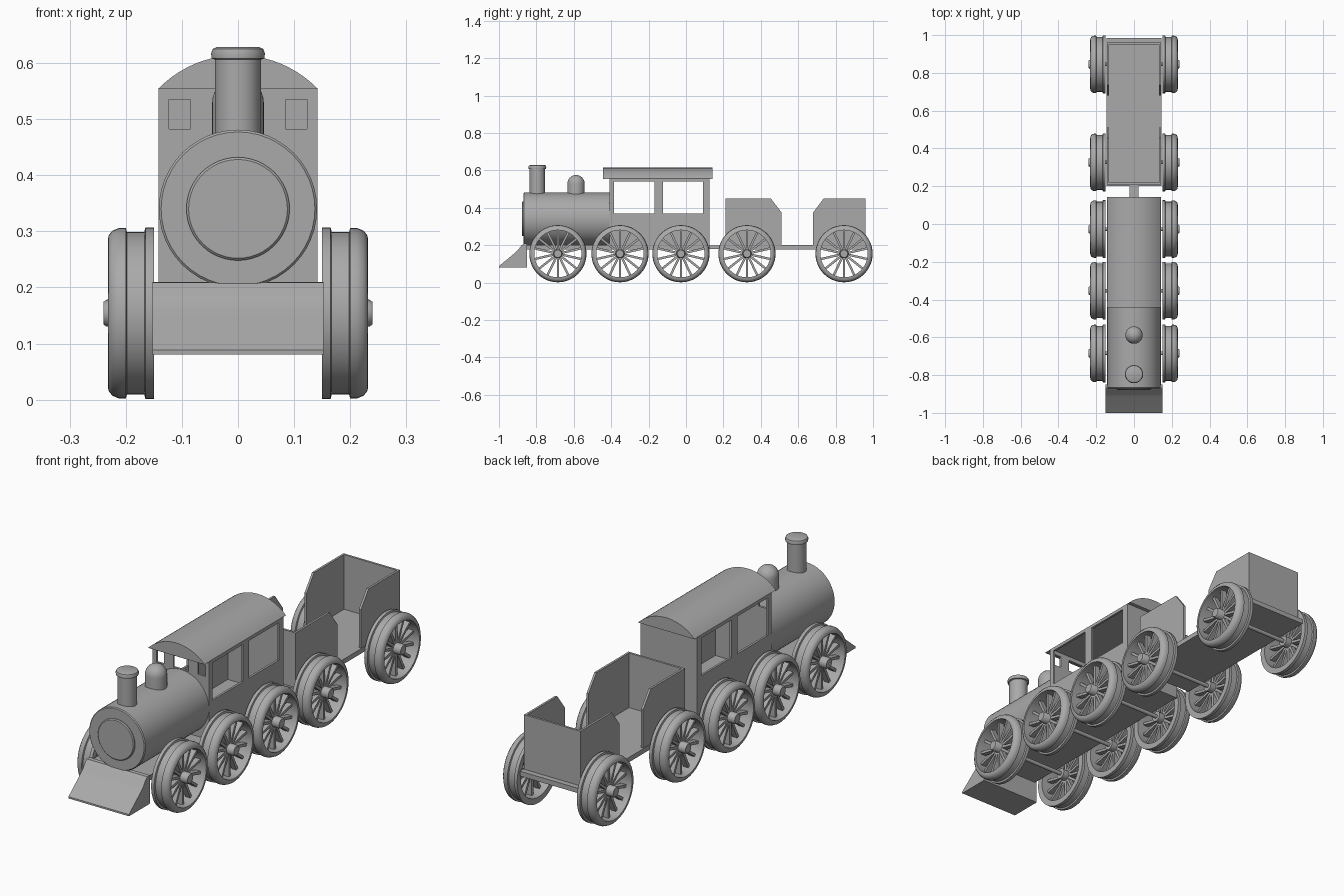
import bpy, bmesh, math
from mathutils import Matrix, Vector

if "Cube" in bpy.data.objects:
    bpy.data.objects.remove(bpy.data.objects["Cube"])

grey = bpy.data.materials.new("plain_grey")
grey.use_nodes = True
COLOUR = (0.4, 0.4, 0.4, 1)
grey.diffuse_color = COLOUR
grey.node_tree.nodes["Principled BSDF"].inputs["Base Color"].default_value = COLOUR


def finish(name, bm, smooth=False):
    bmesh.ops.recalc_face_normals(bm, faces=bm.faces)
    mesh = bpy.data.meshes.new(name)
    bm.to_mesh(mesh)
    bm.free()
    mesh.materials.append(grey)
    obj = bpy.data.objects.new(name, mesh)
    bpy.context.collection.objects.link(obj)
    bpy.ops.object.select_all(action='DESELECT')
    obj.select_set(True)
    bpy.context.view_layer.objects.active = obj
    if smooth:
        bpy.ops.object.shade_smooth_by_angle(angle=math.radians(35))
    return obj


def add_box(bm, x, y, z):
    size = [b - a for a, b in (x, y, z)]
    mid = [(a + b) / 2 for a, b in (x, y, z)]
    mat = Matrix.Translation(mid) @ Matrix.Diagonal((*size, 1))
    bmesh.ops.create_cube(bm, size=1, matrix=mat)


def box(name, x, y, z):
    bm = bmesh.new()
    add_box(bm, x, y, z)
    return finish(name, bm)


def prism(name, points, axis, start, end, smooth=False):
    """Extrude a closed profile along x (points are y, z) or y (points are x, z)."""
    bm = bmesh.new()
    place = (lambda a, b: (start, a, b)) if axis == 'x' else (lambda a, b: (a, start, b))
    face = bm.faces.new([bm.verts.new(place(a, b)) for a, b in points])
    new = bmesh.ops.extrude_face_region(bm, geom=[face])['geom']
    shift = Vector((end - start, 0, 0) if axis == 'x' else (0, end - start, 0))
    bmesh.ops.translate(bm, vec=shift, verts=[v for v in new if isinstance(v, bmesh.types.BMVert)])
    return finish(name, bm, smooth)


def add_lathe(bm, profile, axis, centre, steps=48, closed=False):
    """Spin (radius, distance along axis) points round the axis."""
    turn = Vector((0, 0, 1)).rotation_difference(Vector(axis)).to_matrix().to_4x4()
    mat = Matrix.Translation(centre) @ turn
    verts = [bm.verts.new(mat @ Vector((r, 0, h))) for r, h in profile]
    edges = [bm.edges.new(pair) for pair in zip(verts, verts[1:])]
    if closed:
        edges.append(bm.edges.new((verts[-1], verts[0])))
    bmesh.ops.spin(bm, geom=verts + edges, cent=centre, axis=axis,
                   angle=math.tau, steps=steps, use_duplicate=False)
    bmesh.ops.remove_doubles(bm, verts=bm.verts, dist=1e-5)


def lathe(name, profile, axis, centre):
    bm = bmesh.new()
    add_lathe(bm, profile, axis, centre)
    return finish(name, bm, True)


def cut(obj, x, y, z):
    cutter = box("cutter", x, y, z)
    mod = obj.modifiers.new("cut", 'BOOLEAN')
    mod.operation = 'DIFFERENCE'
    mod.solver = 'EXACT'
    mod.object = cutter
    bpy.context.view_layer.objects.active = obj
    bpy.ops.object.modifier_apply(modifier=mod.name)
    bpy.data.objects.remove(cutter)


# Spoked wheels: flanged tyre, hub and spokes
AXLE_Z = 0.154
TYRE = [(.126, .15), (.153, .15), (.153, .165), (.145, .167), (.145, .198), (.152, .2),
        (.152, .212), (.147, .224), (.138, .231), (.126, .232)]
HUB = [(0, .15), (.024, .15), (.024, .234), (.02, .24), (0, .24)]


def wheel(name, side, y):
    centre = Vector((0, y, AXLE_Z))
    bm = bmesh.new()
    for i in range(14):
        spoke = bmesh.new()
        add_box(spoke, (.18, .205), (-.006, .006), (.015, .132))
        spoke.transform(Matrix.Translation(centre) @ Matrix.Rotation(math.tau * i / 14, 4, 'X'))
        temp = bpy.data.meshes.new("spoke")
        spoke.to_mesh(temp)
        spoke.free()
        bm.from_mesh(temp)
        bpy.data.meshes.remove(temp)
    add_lathe(bm, TYRE, (1, 0, 0), centre, closed=True)
    add_lathe(bm, HUB, (1, 0, 0), centre, steps=24)
    if side < 0:
        bm.transform(Matrix.Diagonal((-1, 1, 1, 1)))
    finish(name, bm, True)


for n, y in enumerate((-.685, -.353, -.027, .326, .845), 1):
    wheel(f"left_wheel_{n}", 1, y)
    wheel(f"right_wheel_{n}", -1, y)
    lathe(f"axle_{n}", [(0, -.16), (.009, -.16), (.009, .16), (0, .16)], (1, 0, 0), (0, y, AXLE_Z))

# Engine base and sloping front plough
box("engine_base", (-.142, .142), (-.86, .125), (.178, .2))
prism("front_plough", [(-1, .08), (-.85, .08), (-.85, .21), (-.868, .209), (-.882, .196),
                       (-.898, .174), (-.915, .158), (-1, .088)], 'x', -.152, .152, True)

# Boiler with raised round door
lathe("boiler", [(0, -.87), (.137, -.87), (.141, -.866), (.141, -.405), (0, -.405)],
      (0, 1, 0), (0, 0, .34))
lathe("boiler_door", [(0, -.878), (.088, -.878), (.092, -.874), (.092, -.865), (0, -.865)],
      (0, 1, 0), (0, 0, .34))

# Chimney and steam dome
lathe("chimney", [(0, .44), (.041, .44), (.041, .606), (.047, .608), (.048, .617),
                  (.045, .625), (.038, .628), (0, .628)], (0, 0, 1), (0, -.795, 0))
dome = [(.046 * math.cos(a * math.pi / 16), .529 + .046 * math.sin(a * math.pi / 16)) for a in range(9)]
lathe("steam_dome", [(0, .44), (.046, .44)] + dome[:-1] + [(0, .575)], (0, 0, 1), (0, -.588, 0))

# Hollow cab with side and front windows
cab = box("cab", (-.142, .142), (-.41, .125), (.19, .555))
cut(cab, (-.132, .132), (-.4, .115), (.2, .6))
for y in ((-.385, -.168), (-.123, .09)):
    cut(cab, (-.2, .2), y, (.37, .54))
for x in ((-.123, -.085), (-.038, .038), (.085, .123)):
    cut(cab, x, (-.45, -.35), (.482, .535))

# Arched roof
HALF, RISE = .142, .06
radius = (HALF ** 2 + RISE ** 2) / (2 * RISE)
spread = math.asin(HALF / radius)
arc = [(radius * math.sin(spread * i / 10), .614 - radius + radius * math.cos(spread * i / 10))
       for i in range(-10, 11)]
prism("cab_roof", arc, 'y', -.443, .142, True)

# Open wagon: floor, coupling and two end boxes
box("wagon_floor", (-.146, .146), (.2, .985), (.178, .2))
box("coupling_bar", (-.025, .025), (.115, .21), (.18, .198))


def end_box(name, outer, inner):
    s = 1 if inner > outer else -1
    side = [(outer, .195), (inner, .195), (inner, .375), (inner - s * .055, .448), (outer, .448)]
    prism(name + "_left_side", side, 'x', .132, .142)
    prism(name + "_right_side", side, 'x', -.142, -.132)
    box(name + "_end", (-.133, .133), sorted((outer, outer + s * .01)), (.195, .448))


end_box("front_box", .21, .51)
end_box("rear_box", .96, .68)
